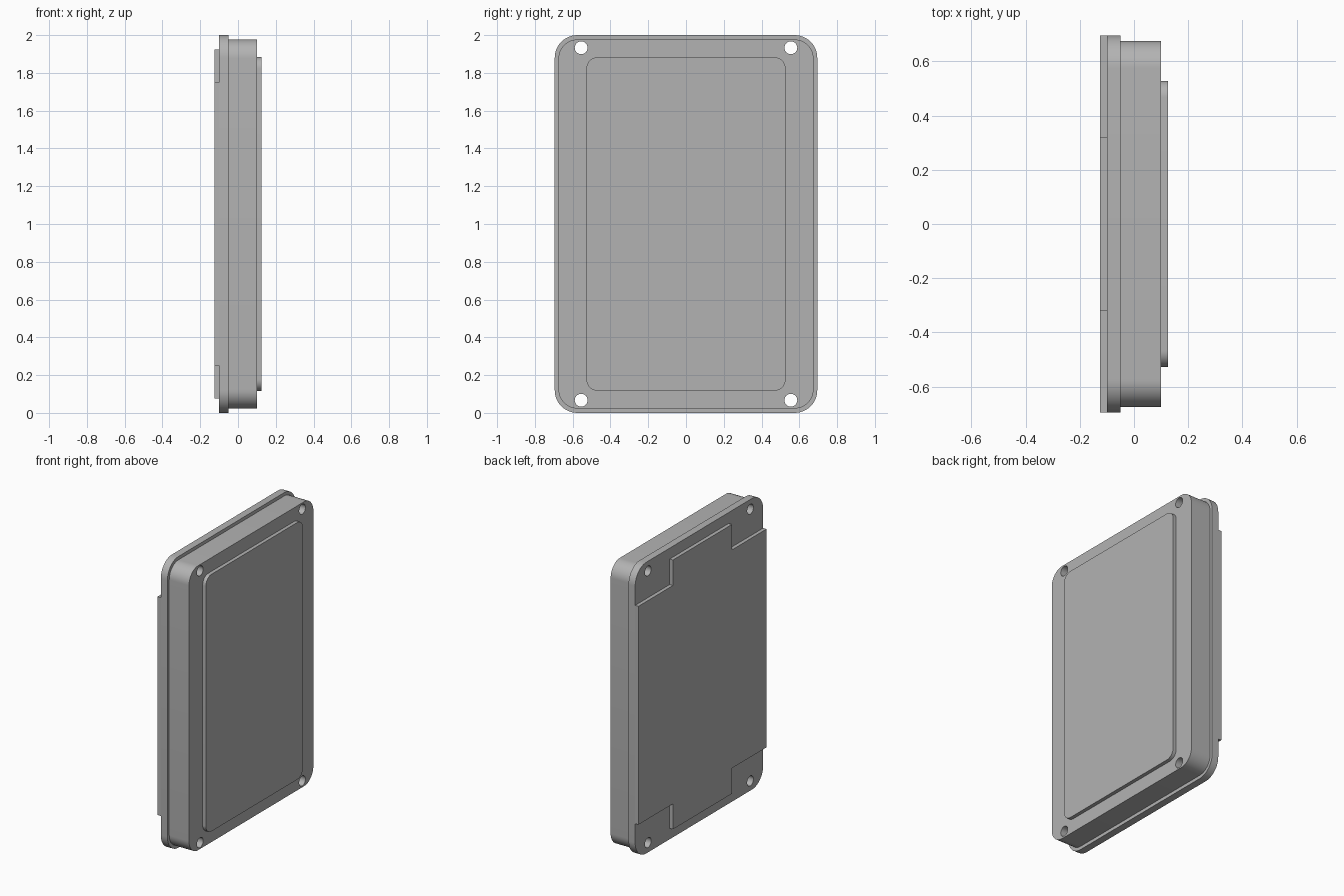
import bpy
import bmesh
from math import sin, cos, pi, radians
from mathutils import Matrix

if "Cube" in bpy.data.objects:
    bpy.data.objects.remove(bpy.data.objects["Cube"], do_unlink=True)

grey = bpy.data.materials.new("casing grey")
grey.use_nodes = True
grey.diffuse_color = (0.45, 0.45, 0.45, 1)
grey.node_tree.nodes["Principled BSDF"].inputs["Base Color"].default_value = (0.45, 0.45, 0.45, 1)

MID = 1.0  # middle height of the case


def add_object(name, bm):
    bmesh.ops.recalc_face_normals(bm, faces=bm.faces)
    mesh = bpy.data.meshes.new(name)
    bm.to_mesh(mesh)
    bm.free()
    mesh.materials.append(grey)
    obj = bpy.data.objects.new(name, mesh)
    bpy.context.collection.objects.link(obj)
    return obj


def slab(name, outline, x0, x1):
    """Extrude an outline of (y, height from middle) points along x."""
    bm = bmesh.new()
    face = bm.faces.new([bm.verts.new((x0, y, MID + h)) for y, h in outline])
    ext = bmesh.ops.extrude_face_region(bm, geom=[face])
    verts = [v for v in ext["geom"] if isinstance(v, bmesh.types.BMVert)]
    bmesh.ops.translate(bm, verts=verts, vec=(x1 - x0, 0, 0))
    return add_object(name, bm)


def rounded(half_y, half_z, r, steps=12):
    pts = []
    for k, (sy, sz) in enumerate([(1, 1), (-1, 1), (-1, -1), (1, -1)]):
        for i in range(steps + 1):
            a = (k + i / steps) * pi / 2
            pts.append((sy * (half_y - r) + r * cos(a), sz * (half_z - r) + r * sin(a)))
    return pts


def cross(wide_y, low_z, narrow_y, high_z):
    quarter = [(wide_y, low_z), (narrow_y, low_z), (narrow_y, high_z)]
    half = quarter + [(-y, z) for y, z in reversed(quarter)]
    return half + [(-y, -z) for y, z in half]


# Main slabs, from back to front
slab("back_plate", cross(0.695, 0.75, 0.32, 0.925), -0.125, -0.10)
flange = slab("flange", rounded(0.695, 1.0, 0.12), -0.10, -0.05)
body = slab("body", rounded(0.675, 0.977, 0.10), -0.05, 0.10)
panel = slab("raised_panel", rounded(0.527, 0.883, 0.06), 0.10, 0.125)

# Screw holes through the four corners
bm = bmesh.new()
for sy in (-1, 1):
    for sz in (-1, 1):
        place = Matrix.Translation((0, sy * 0.555, MID + sz * 0.933)) @ Matrix.Rotation(pi / 2, 4, "Y")
        bmesh.ops.create_cone(bm, cap_ends=True, segments=32, radius1=0.034,
                              radius2=0.034, depth=0.6, matrix=place)
cutter = add_object("hole_cutter", bm)
cutter.hide_render = True

for obj in (flange, body):
    mod = obj.modifiers.new("holes", "BOOLEAN")
    mod.operation = "DIFFERENCE"
    mod.solver = "EXACT"
    mod.object = cutter
    bpy.context.view_layer.objects.active = obj
    bpy.ops.object.modifier_apply(modifier=mod.name)
bpy.data.objects.remove(cutter, do_unlink=True)

# Smooth rounded corners and holes
bpy.ops.object.select_all(action="DESELECT")
for obj in (flange, body, panel):
    obj.select_set(True)
bpy.context.view_layer.objects.active = body
bpy.ops.object.shade_smooth_by_angle(angle=radians(30))
